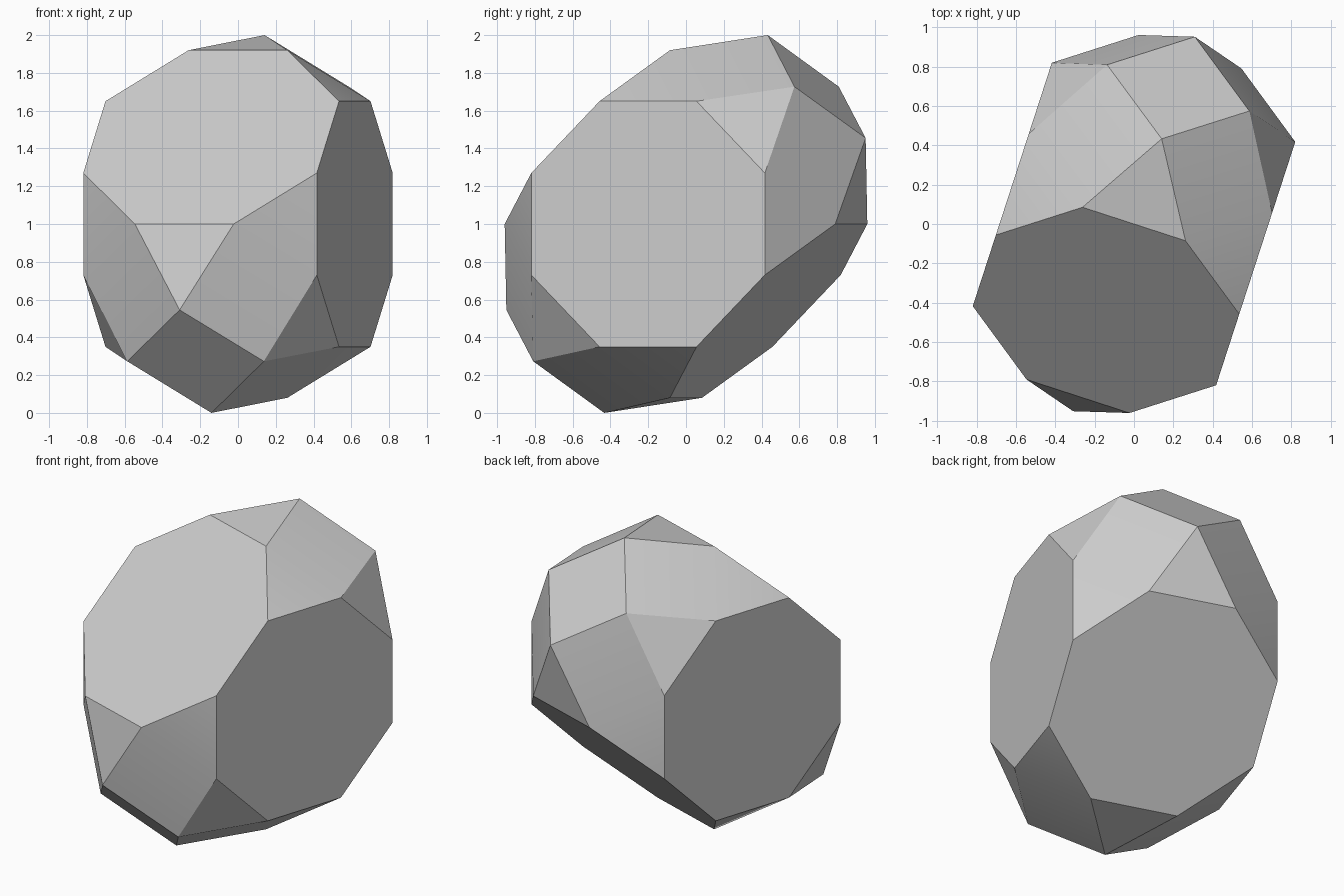
import bpy
import bmesh
from math import radians
from mathutils import Matrix, Vector

cube = bpy.data.objects.get("Cube")
if cube:
    bpy.data.objects.remove(cube, do_unlink=True)

# One plain grey stone colour
grey = bpy.data.materials.new("stone_grey")
grey.use_nodes = True
colour = (0.6, 0.6, 0.6, 1)
grey.diffuse_color = colour
grey.node_tree.nodes["Principled BSDF"].inputs["Base Color"].default_value = colour

# Corner kinds of the faceted stone; symmetry makes the rest
side_octagon = [(0.65, 0.27, 0.65), (0.65, -0.27, 0.65)]
ridge_end = (0.275, 0, 0.92)
peak = (0, 0.455, 1)
shoulder = (0.38, 0.727, 0.727)

points = set()
for x, y, z in side_octagon + [ridge_end, peak, shoulder]:
    for sx in (1, -1):
        for s in (1, -1):
            points.add((sx * x, s * y, s * z))
            points.add((sx * x, s * z, s * y))

# Wrap the corners in a convex skin and merge the flat facets
bm = bmesh.new()
for p in sorted(points):
    bm.verts.new(p)
bmesh.ops.convex_hull(bm, input=bm.verts[:])
bmesh.ops.dissolve_limit(bm, angle_limit=radians(3), verts=bm.verts[:], edges=bm.edges[:])

# Turn the stone and rest it on the ground
bmesh.ops.transform(bm, matrix=Matrix.Rotation(radians(-18), 4, "Z"), verts=bm.verts[:])
bmesh.ops.translate(bm, vec=Vector((0, 0, 1)), verts=bm.verts[:])
bmesh.ops.recalc_face_normals(bm, faces=bm.faces[:])

mesh = bpy.data.meshes.new("faceted_stone")
bm.to_mesh(mesh)
bm.free()
mesh.materials.append(grey)
stone = bpy.data.objects.new("faceted_stone", mesh)
bpy.context.collection.objects.link(stone)

# Soft shading across the shallow edges only
bpy.ops.object.select_all(action="DESELECT")
stone.select_set(True)
bpy.context.view_layer.objects.active = stone
bpy.ops.object.shade_smooth_by_angle(angle=radians(30))
